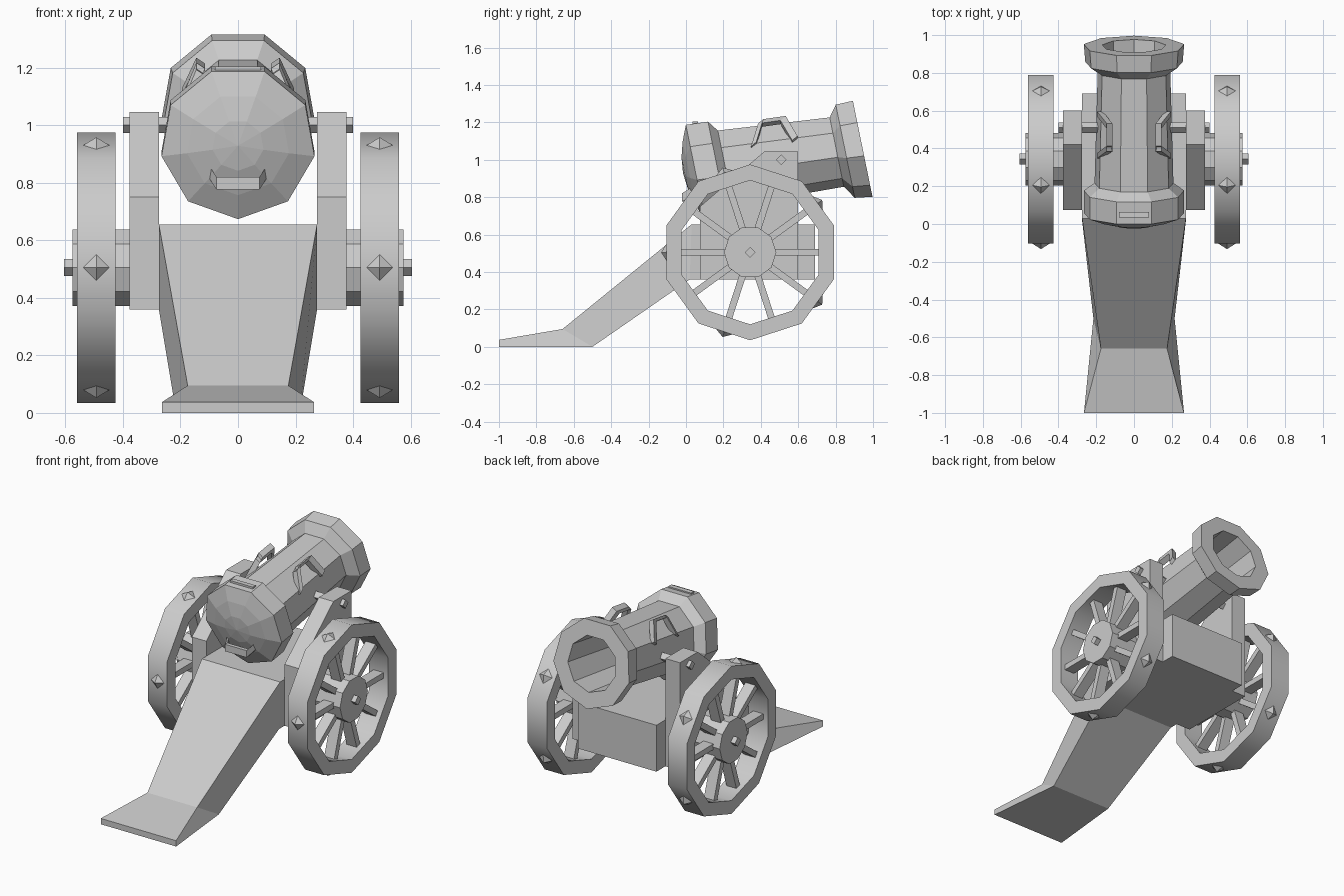
import bpy, bmesh
from math import sin, cos, pi, radians
from mathutils import Vector, Matrix

cube = bpy.data.objects.get("Cube")
if cube:
    bpy.data.objects.remove(cube)

grey = bpy.data.materials.new("plain grey")
grey.use_nodes = True
COLOUR = (0.6, 0.6, 0.6, 1)
grey.diffuse_color = COLOUR
grey.node_tree.nodes["Principled BSDF"].inputs["Base Color"].default_value = COLOUR


def finish(name, bm):
    bmesh.ops.remove_doubles(bm, verts=bm.verts, dist=1e-5)
    bmesh.ops.recalc_face_normals(bm, faces=bm.faces)
    mesh = bpy.data.meshes.new(name)
    bm.to_mesh(mesh)
    bm.free()
    mesh.materials.append(grey)
    ob = bpy.data.objects.new(name, mesh)
    bpy.context.collection.objects.link(ob)
    return ob


def loft(bm, rings, closed=False, caps=True):
    """Skin a list of equal-length point rings."""
    vs = [[bm.verts.new(p) for p in ring] for ring in rings]
    n = len(vs[0])
    pairs = list(zip(vs, vs[1:])) + ([(vs[-1], vs[0])] if closed else [])
    for a, b in pairs:
        for i in range(n):
            j = (i + 1) % n
            bm.faces.new((a[i], a[j], b[j], b[i]))
    if caps and not closed:
        bm.faces.new(vs[0])
        bm.faces.new(vs[-1])


def disc(x, r, n, y, z, turn=0.0):
    """Regular polygon in a plane facing x, first corner on top."""
    return [(x, y + r * sin(turn + 2 * pi * i / n), z + r * cos(turn + 2 * pi * i / n))
            for i in range(n)]


def box(bm, centre, size, matrix=Matrix()):
    bmesh.ops.create_cube(bm, size=1, matrix=matrix @ Matrix.Translation(centre)
                          @ Matrix.Diagonal((*size, 1)))


def bracket(bm, path, a, b):
    """Rectangular bar along a path, with half-width vectors a and b."""
    a, b = Vector(a), Vector(b)
    loft(bm, [[Vector(p) + a + b, Vector(p) + a - b, Vector(p) - a - b, Vector(p) - a + b]
              for p in path])


# Barrel: s runs from breech to muzzle, h is height over the tilted axis
def gun(x, s, h):
    return Vector((x, 0.05 + s - 0.2 * h, 0.938 + 0.144 * s + 0.98 * h))


SIDES = 9


def gun_ring(s, r):
    return [gun(r * sin(2 * pi * i / SIDES), s, -r * cos(2 * pi * i / SIDES))
            for i in range(SIDES)]


profile = [(-0.066, 0.0005), (-0.057, 0.09), (-0.034, 0.18), (0, 0.27), (0.118, 0.27),
           (0.16, 0.212), (0.755, 0.195), (0.80, 0.262), (0.893, 0.27),
           (0.893, 0.17), (0.40, 0.16)]
bm = bmesh.new()
loft(bm, [gun_ring(s, r) for s, r in profile])
finish("barrel", bm)

# Lifting handles on the upper sides of the barrel
for side, label in ((1, "left"), (-1, "right")):
    bm = bmesh.new()
    path = [gun(side * x, s, h) for x, s, h in
            ((0.18, 0.33, 0.09), (0.13, 0.39, 0.205), (0.13, 0.51, 0.205), (0.18, 0.55, 0.09))]
    bracket(bm, path, (side * 0.015, 0, 0.010), (0, 0.014, 0.012))
    finish(label + "_barrel_handle", bm)

# Breech handle on the rear dome and vent plate on the band
bm = bmesh.new()
path = [gun(x, s, h) for x, s, h in
        ((-0.10, -0.02, -0.10), (-0.075, -0.085, -0.13),
         (0.075, -0.085, -0.13), (0.10, -0.02, -0.10))]
bracket(bm, path, (0, 0, 0.022), (0, 0.012, 0))
finish("breech_handle", bm)

bm = bmesh.new()
box(bm, gun(0, 0.05, 0.254), (0.16, 0.03, 0.02), Matrix())
finish("vent_plate", bm)

# Trunnion bar through the cheeks
bm = bmesh.new()
loft(bm, [disc(x, 0.028, 4, 0.51, 1.0) for x in (-0.4, 0.4)])
finish("trunnion", bm)

# Carriage bed and trail: each section gives bottom (y, z, half width), then top
sections = [((-1, 0, 0.265), (-1, 0.037, 0.265)),
            ((-0.5, 0, 0.215), (-0.66, 0.095, 0.175)),
            ((0.02, 0.36, 0.275), (0.03, 0.655, 0.275)),
            ((0.69, 0.36, 0.275), (0.69, 0.655, 0.275))]
bm = bmesh.new()
loft(bm, [[(-bw, by, bz), (bw, by, bz), (tw, ty, tz), (-tw, ty, tz)]
          for (by, bz, bw), (ty, tz, tw) in sections])
finish("bed_and_trail", bm)

# Axle
WY, WZ, WX = 0.343, 0.505, 0.4925
bm = bmesh.new()
loft(bm, [disc(x, 0.029, 4, WY, WZ) for x in (-0.605, 0.605)])
finish("axle", bm)

cheek = [(0.075, 0.36), (0.075, 0.75), (0.42, 1.045), (0.6, 1.045), (0.6, 0.36)]
for side, label in ((1, "left_"), (-1, "right_")):
    # Cheek plate
    bm = bmesh.new()
    loft(bm, [[(side * x, y, z) for y, z in cheek] for x in (0.275, 0.377)])
    finish(label + "cheek", bm)

    # Hub
    bm = bmesh.new()
    loft(bm, [disc(side * x, 0.14, 10, WY, WZ, pi / 10) for x in (0.37, 0.575)])
    finish(label + "hub", bm)

    # Rim
    bm = bmesh.new()
    loft(bm, [disc(side * x, r, 10, WY, WZ) for x, r in
              ((0.425, 0.47), (0.56, 0.47), (0.56, 0.385), (0.425, 0.385))], closed=True)
    rim = finish(label + "wheel_rim", bm)
    bpy.ops.object.select_all(action="DESELECT")
    rim.select_set(True)
    bpy.context.view_layer.objects.active = rim
    bpy.ops.object.shade_smooth_by_angle(angle=radians(40))

    # Spokes and pyramid studs, set at the middle of the rim's flats
    hub = Matrix.Translation((side * WX, WY, WZ))
    spokes, studs = bmesh.new(), bmesh.new()
    for k in range(10):
        turn = hub @ Matrix.Rotation(-radians(18 + 36 * k), 4, "X")
        box(spokes, (0, 0, 0.245), (0.07, 0.036, 0.27), turn)
        if k % 2:
            bmesh.ops.create_cone(studs, cap_ends=True, segments=4, radius1=0.047,
                                  radius2=0, depth=0.03,
                                  matrix=turn @ Matrix.Translation((0, 0, 0.461)))
    finish(label + "spokes", spokes)
    finish(label + "studs", studs)
